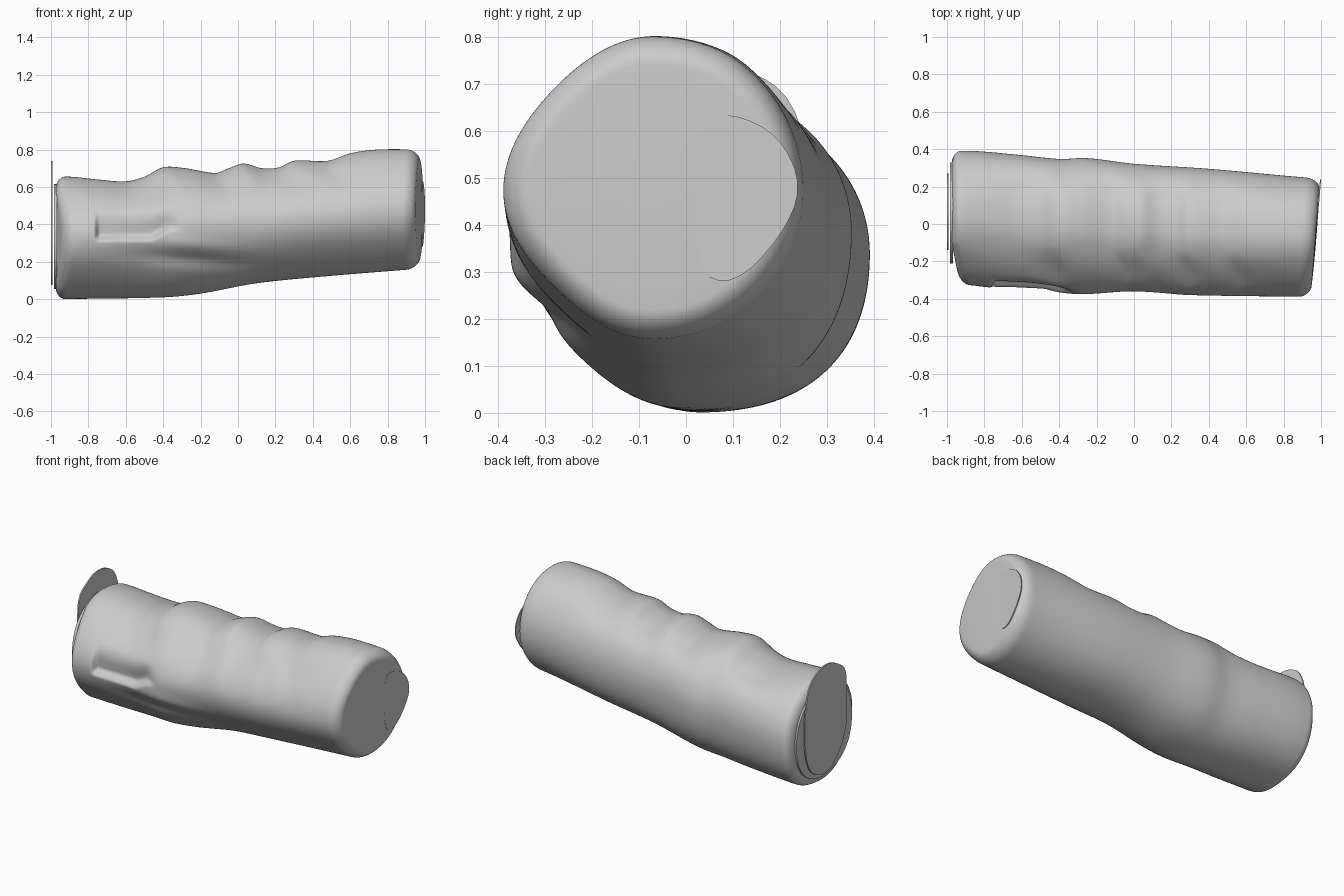
import bpy
import bmesh
import math
from mathutils import Vector

cube = bpy.data.objects.get("Cube")
if cube:
    bpy.data.objects.remove(cube, do_unlink=True)

grey = bpy.data.materials.new("light_grey")
grey.use_nodes = True
colour = (0.6, 0.6, 0.6, 1)
grey.diffuse_color = colour
grey.node_tree.nodes["Principled BSDF"].inputs["Base Color"].default_value = colour

# Silhouette curves along the length: (x, value)
TOP = [(-1, .65), (-.9, .655), (-.75, .64), (-.6, .63), (-.5, .655), (-.4, .705),
       (-.28, .7), (-.12, .675), (-.05, .7), (.03, .725), (.13, .7), (.22, .705),
       (.3, .74), (.48, .74), (.6, .78), (.75, .8), (1, .8)]
BOTTOM = [(-1, 0), (-.4, .01), (-.2, .03), (.1, .085), (.5, .125), (1, .165)]
BACK = [(-1, .39), (-.85, .39), (-.6, .368), (-.4, .348), (-.25, .352), (0, .322), (.4, .295), (1, .24)]
FRONT = [(-1, -.32), (-.75, -.34), (-.5, -.35), (-.3, -.375), (0, -.36), (.3, -.38), (1, -.39)]


def sample(curve, x):
    """Smooth curve through the points with averaged tangents."""
    x = min(max(x, curve[0][0]), curve[-1][0])
    i = next(k for k in range(len(curve) - 1) if x <= curve[k + 1][0])

    def slope(k):
        a, b = curve[max(k - 1, 0)], curve[min(k + 1, len(curve) - 1)]
        return (b[1] - a[1]) / (b[0] - a[0])

    (xa, va), (xb, vb) = curve[i], curve[i + 1]
    h = xb - xa
    t = (x - xa) / h
    return (va * (1 + 2 * t) * (1 - t) ** 2 + vb * t * t * (3 - 2 * t)
            + h * slope(i) * t * (1 - t) ** 2 - h * slope(i + 1) * t * t * (1 - t))


def step(a, b, v):
    t = min(max((v - a) / (b - a), 0), 1)
    return t * t * (3 - 2 * t)


def bump(v, centre, width):
    return math.exp(-((v - centre) / width) ** 2)


def surface_point(x, angle, scale):
    """Point on the wrapped body, angle measured from the back towards the top."""
    c, s = math.cos(angle), math.sin(angle)
    back, front = sample(BACK, x), sample(FRONT, x)
    cy, cz = (back + front) / 2, .33 + .075 * (x + 1)
    ry = (back - front) / 2
    if s > 0:
        # Grip ridges lean as they come round the front and fade out at the back
        lean = .6 * max(-c - .3, 0) ** 2 * s * s
        ridged = sample(TOP, x - lean) + .075 * lean
        plain = .715 + .08 * x
        rz = ridged + (plain - ridged) * step(.45, .95, c) - cz
    else:
        rz = cz - sample(BOTTOM, x)
    # Flattened front corners, fuller back corners
    corner = (2 * c * s) ** 2
    flat = 1
    if c < 0:
        flat -= (.07 if s > 0 else .075) * corner
    elif s < 0:
        flat += .045 * corner * (1 - step(.3, .9, x))
    else:
        flat += .02 * corner
    # Recess above the slot ledge, sharp below and soft above
    z = cz + rz * s
    if c < 0:
        along = step(-.77, -.74, x) * (1 - step(-.44, -.28, x))
        floor = .305 + .05 * step(-.48, -.36, x)
        flat -= .12 * along * step(floor, floor + .04, z) * (1 - step(floor + .04, .5, z))
        # Tucked fold under the ledge, running down to the middle
        fold = .24 - .1 * (x + .4)
        flat -= .045 * bump(z, fold - .03, .05) * bump(x, -.28, .28)
        flat += .02 * bump(z, fold + .07, .04) * bump(x, -.3, .3)
        # Small crease on the lower right front
        flat -= .02 * bump(z - .25 * x, .06, .025) * bump(x, -.62, .12)
    # Slanting creases between the grip ridges
    for crease in (-.02, .22, .42):
        flat -= .012 * bump(x - crease + .2 * c, 0, .06) * bump(c, -.75, .3) * step(-.2, .4, s)
    return Vector((x, cy + ry * c * scale * flat, cz + rz * s * scale * flat))


def finish(name, bm, angle):
    bmesh.ops.recalc_face_normals(bm, faces=bm.faces)
    mesh = bpy.data.meshes.new(name)
    bm.to_mesh(mesh)
    bm.free()
    obj = bpy.data.objects.new(name, mesh)
    bpy.context.collection.objects.link(obj)
    mesh.materials.append(grey)
    bpy.ops.object.select_all(action="DESELECT")
    obj.select_set(True)
    bpy.context.view_layer.objects.active = obj
    bpy.ops.object.shade_smooth_by_angle(angle=math.radians(angle))


# Rings from one end to the other: (x, scale), with rounded rims
RIGHT_END, LEFT_END = -.975, .981
rings = [(RIGHT_END, k / 6 * .8) for k in range(1, 6)]
for k in range(9):
    a = k / 8 * math.pi / 2
    rings.append((RIGHT_END + .05 * (1 - math.cos(a)), .8 + .2 * math.sin(a)))
steps = 190
start, stop = RIGHT_END + .05, LEFT_END - .08
rings += [(start + (stop - start) * k / steps, 1) for k in range(1, steps)]
for k in range(11):
    a = k / 10 * math.pi / 2
    rings.append((stop + .075 * math.sin(a), .82 + .18 * math.cos(a)))
rings += [(LEFT_END - .005 * (k / 6) ** 2, k / 6 * .82) for k in range(5, 0, -1)]

# Wrapped body
SIDES = 240
bm = bmesh.new()
loops = []
for x, scale in rings:
    loop = []
    for k in range(SIDES):
        p = surface_point(x, math.tau * k / SIDES, scale)
        # Left end slants outwards at the back, right end is worn at the front
        p.x += .08 * step(.8, .97, x) * p.y
        p.x += .2 * (1 - step(-.95, -.75, x)) * max(-p.y - .1, 0)
        loop.append(bm.verts.new(p))
    loops.append(loop)
for a, b in zip(loops, loops[1:]):
    for k in range(SIDES):
        n = (k + 1) % SIDES
        bm.faces.new((a[k], a[n], b[n], b[k]))
bm.faces.new(loops[0])
bm.faces.new(loops[-1])
finish("wrapped_body", bm, 70)


def sheet(name, outline, base, slant, thickness):
    """Thin sheet with a softened outline, given as (y, z) points."""
    pts = [Vector(p) for p in outline]
    for _ in range(2):
        pts = [p.lerp(q, f) for p, q in zip(pts, pts[1:] + pts[:1]) for f in (.25, .75)]
    bm = bmesh.new()
    face = bm.faces.new([bm.verts.new((base + slant * p.x, p.x, p.y)) for p in pts])
    for v in bmesh.ops.extrude_face_region(bm, geom=[face])["geom"]:
        if isinstance(v, bmesh.types.BMVert):
            v.co.x -= thickness
    finish(name, bm, 30)


# Loose end sheet that stands above the rim, and the folded layer beneath it
sheet("right_end_sheet", [(-.14, .25), (-.14, .5), (-.13, .65), (-.04, .71), (.03, .74), (.13, .735),
                          (.23, .67), (.27, .5), (.27, .25), (.2, .1), (.02, .06)], -.992, 0, .008)
sheet("right_end_fold", [(-.21, .2), (-.21, .46), (-.06, .61), (.16, .62), (.33, .45),
                         (.33, .2), (.18, .05), (-.06, .06)], -.968, 0, .016)

# Lifted flap merging into the left end
sheet("left_end_flap", [(.02, .3), (.02, .62), (.1, .64), (.2, .59), (.25, .48), (.2, .37), (.1, .27)],
      .98, .086, .006)
